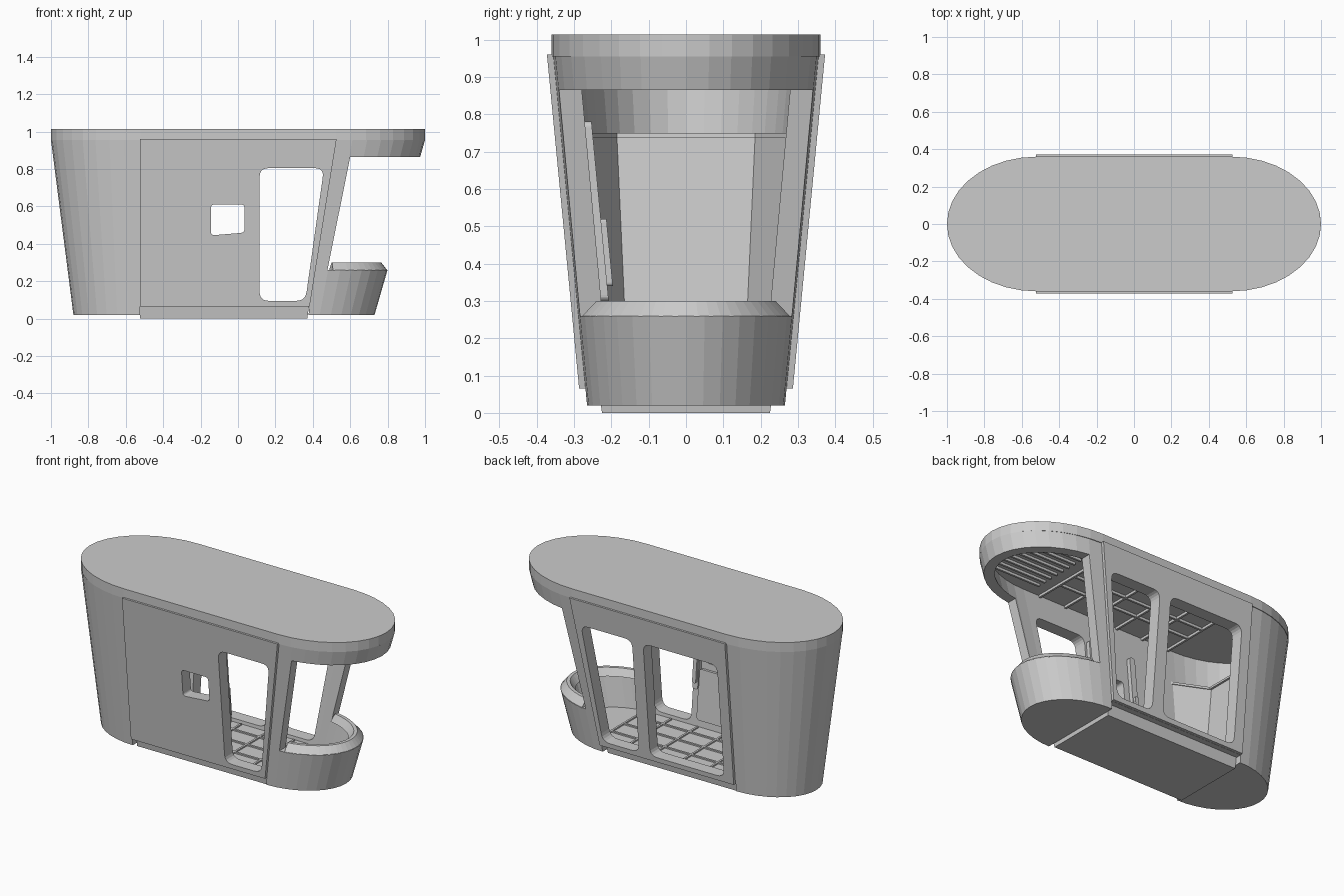
import bpy, bmesh, math
from mathutils import Vector

if "Cube" in bpy.data.objects:
    bpy.data.objects.remove(bpy.data.objects["Cube"])

grey = bpy.data.materials.new("light_grey")
grey.diffuse_color = (0.6, 0.6, 0.6, 1)
grey.use_nodes = True
grey.node_tree.nodes["Principled BSDF"].inputs["Base Color"].default_value = grey.diffuse_color


def make(name, bm):
    bmesh.ops.recalc_face_normals(bm, faces=bm.faces)
    me = bpy.data.meshes.new(name)
    bm.to_mesh(me)
    bm.free()
    me.materials.append(grey)
    ob = bpy.data.objects.new(name, me)
    bpy.context.collection.objects.link(ob)
    return ob


def loft(name, rings, closed=False):
    """Skin equal-length rings; cap the ends, or join the last ring to the first."""
    bm = bmesh.new()
    vs = [[bm.verts.new(p) for p in r] for r in rings]
    n = len(rings[0])
    pairs = list(zip(vs, vs[1:])) + ([(vs[-1], vs[0])] if closed else [])
    for a, b in pairs:
        for i in range(n):
            j = (i + 1) % n
            bm.faces.new((a[i], a[j], b[j], b[i]))
    if not closed:
        bm.faces.new(vs[0])
        bm.faces.new(vs[-1])
    return make(name, bm)


def cut(ob, cutters):
    for c in cutters:
        m = ob.modifiers.new("cut", 'BOOLEAN')
        m.operation, m.solver, m.object = 'DIFFERENCE', 'EXACT', c
        c.hide_render = True
        c.hide_set(True)
    return ob


def half(z):
    """Half width of the tapered body at height z."""
    return 0.265 + 0.0963 * (z - 0.02)


def ends(z):
    """Centre and length of the nose and tail ellipses at height z."""
    t = (z - 0.02) / 0.935
    return 0.375 + 0.155 * t, 0.355 + 0.115 * t, -0.525, 0.355 + 0.12 * t


def oval(z, off=0.0, dims=None, b=None, seg=18):
    cr, ar, cl, al = dims or ends(z)
    b = (b or half(z)) - off
    pts = []
    for c, a, start in ((cr, ar, -90), (cl, al, 90)):
        for i in range(seg + 1):
            t = math.radians(start + 180 * i / seg)
            pts.append((c + (a - off) * math.cos(t), b * math.sin(t), z))
    return pts


def prism(name, pts, y0, y1):
    return loft(name, [[(x, y, z) for x, z in pts] for y in (y0, y1)])


def wall_plate(name, pts, side, o0, o1):
    """Plate lying along the sloping side wall, between two offsets from it."""
    return loft(name, [[(x, side * (half(z) + o), z) for x, z in pts] for o in (o0, o1)])


def rounded(pts, r, n=5):
    out = []
    for i, p in enumerate(pts):
        p = Vector(p)
        a = (Vector(pts[i - 1]) - p).normalized() * r + p
        b = (Vector(pts[(i + 1) % len(pts)]) - p).normalized() * r + p
        for k in range(n + 1):
            t = k / n
            out.append(tuple(a * (1 - t) ** 2 + p * 2 * t * (1 - t) + b * t * t))
    return out


def box(name, x0, x1, y0, y1, z0, z1):
    return prism(name, [(x0, z0), (x1, z0), (x1, z1), (x0, z1)], y0, y1)


# Cutters for the doors and windows
door = rounded([(0.115, 0.095), (0.36, 0.095), (0.46, 0.805), (0.115, 0.805)], 0.05)
small = rounded([(-0.145, 0.445), (0.035, 0.46), (0.035, 0.61), (-0.145, 0.61)], 0.02)
large = rounded([(-0.46, 0.095), (0.04, 0.095), (0.04, 0.805), (-0.46, 0.805)], 0.05)
front_cuts = [prism("front_door_cutter", door, -1, 0), prism("small_window_cutter", small, -1, 0)]
back_cuts = [prism("back_door_cutter", door, 0, 1), prism("large_window_cutter", large, 0, 1)]

# Tapered body shell with the open nose and a stepped underside
room = loft("room_cutter", [oval(0.075, 0.06), oval(0.99, 0.06)])
nose_gap = prism("nose_gap_cutter", [(0.478, 0.26), (1.3, 0.26), (1.3, 0.865), (0.60, 0.865)], -1, 1)
step = prism("underside_cutter", [(-0.525, -0.1), (0.36, -0.1), (0.383, 0.065), (-0.525, 0.065)], -1, 1)
body = loft("body_shell", [oval(0.02), oval(0.955)])
cut(body, [room, nose_gap, step] + front_cuts + back_cuts)

# Roof slab
dims = (0.52, 0.48, -0.52, 0.48)
loft("roof", [oval(z, 0, dims, 0.36) for z in (0.955, 1.013)])

# Raised side panels
outline = [(-0.523, 0.066), (0.383, 0.066), (0.527, 0.96), (-0.523, 0.96)]
for side, name, cuts in ((-1, "front_side_panel", front_cuts), (1, "back_side_panel", back_cuts)):
    cut(wall_plate(name, outline, side, -0.01, 0.017), cuts)

# Base block under the cabin
loft("base_block", [[(-0.523, -w, z), (x, -w, z), (x, w, z), (-0.523, w, z)]
                    for z, w, x in ((0, 0.225, 0.37), (0.068, 0.235, 0.38))])

# Bevelled rim on the nose parapet
rings = []
for i in range(25):
    t = math.radians(-76 + 152 * i / 24)
    ring = []
    for z, off in ((0.258, 0.0), (0.30, 0.045), (0.30, 0.065), (0.258, 0.085)):
        c, a, _, _ = ends(z)
        ring.append((c + (a - off) * math.cos(t), (half(z) - off) * math.sin(t), z))
    rings.append(ring)
loft("nose_rim", rings)


# Tail lining: a three-sided alcove with a thin ledge on top
def alcove(name, z0, z1, dx):
    def plan(z):
        t = (z - 0.075) / 0.665
        s = [(1.3, 0.6), (-0.5 + dx, 0.6), (-0.501 + dx, 0.21 + 0.065 * t),
             (-0.62 - 0.08 * t + dx, 0.155 + 0.03 * t)]
        return [(x, y, z) for x, y in s] + [(x, -y, z) for x, y in reversed(s)]
    ob = loft(name, [oval(z0, 0.03), oval(z1, 0.03)])
    cut(ob, [loft(name + "_cutter", [plan(z0 - 0.03), plan(z1 + 0.03)])])


alcove("tail_lining", 0.07, 0.736, 0)
alcove("tail_ledge", 0.736, 0.75, 0.012)

# Floor and ceiling battens
for name, z0, z1, w in (("floor", 0.07, 0.083, 0.2), ("ceiling", 0.94, 0.957, 0.29)):
    for i in range(6):
        x = -0.48 + 0.18 * i
        box(f"{name}_cross_batten_{i}", x - 0.006, x + 0.006, -w, w, z0, z1)
    for i, y in enumerate((-0.12, 0, 0.12)):
        box(f"{name}_long_batten_{i}", -0.48, 0.42, y - 0.006, y + 0.006, z0, z1)

# Slats under the nose canopy
for i in range(9):
    y = -0.2 + 0.05 * i
    end = 0.53 + 0.4 * math.sqrt(1 - (y / 0.3) ** 2)
    box(f"canopy_slat_{i}", 0.5, end, y - 0.006, y + 0.006, 0.94, 0.957)

# Lower inner panel and grab rails on the front wall
wall_plate("inner_panel", rounded([(-0.42, 0.12), (0.07, 0.12), (0.07, 0.42), (-0.42, 0.42)], 0.02),
           -1, -0.075, -0.055)
for i, x in enumerate((0.085, -0.2)):
    bar = rounded([(x - 0.018, 0.3), (x + 0.018, 0.3), (x + 0.018, 0.78), (x - 0.018, 0.78)], 0.016)
    wall_plate(f"grab_rail_{i}", bar, -1, -0.085, -0.055)
    grip = rounded([(x - 0.012, 0.34), (x + 0.012, 0.34), (x + 0.012, 0.52), (x - 0.012, 0.52)], 0.01)
    wall_plate(f"rail_grip_{i}", grip, -1, -0.1, -0.08)
